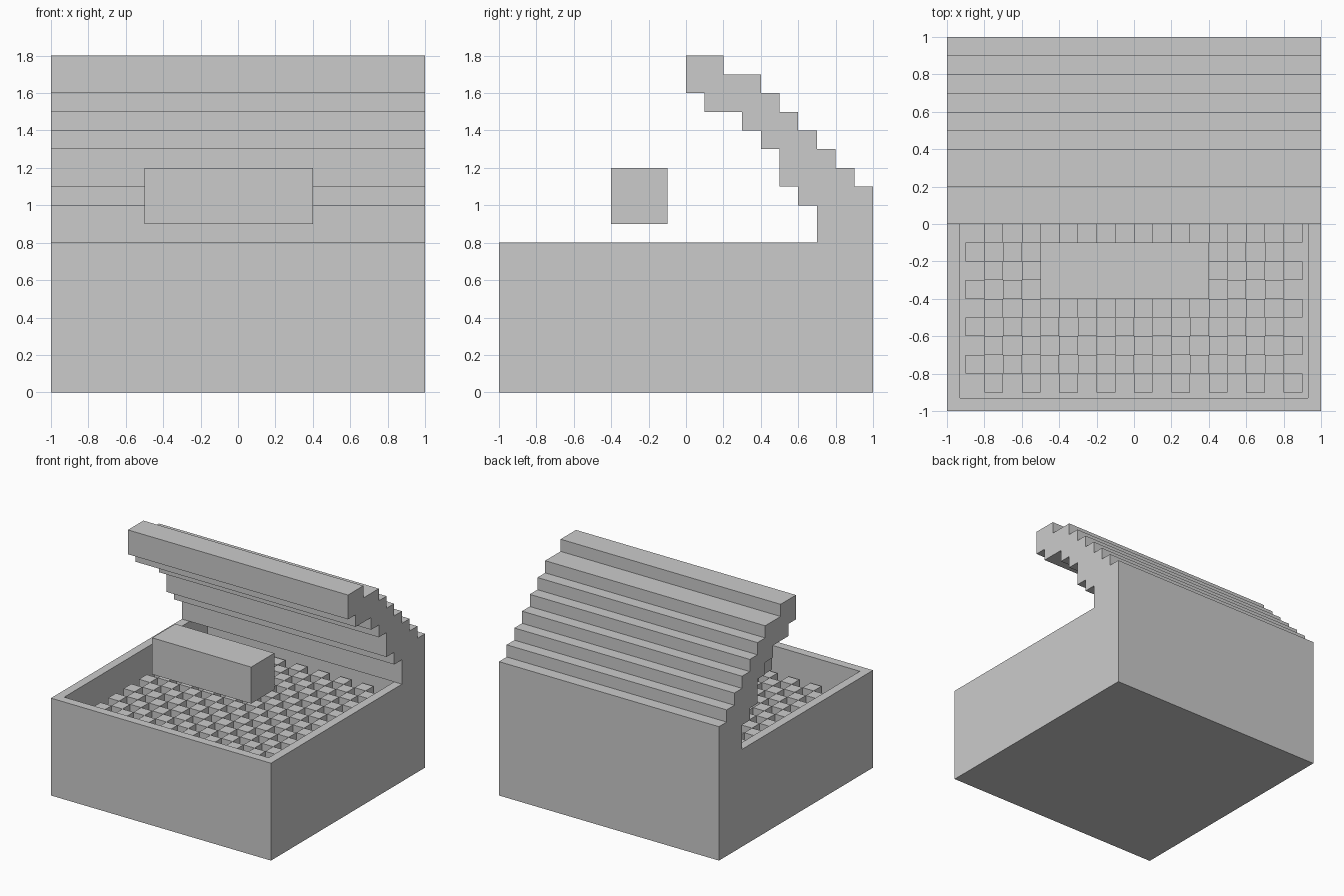
import bpy, bmesh
from mathutils import Vector

if "Cube" in bpy.data.objects:
    bpy.data.objects.remove(bpy.data.objects["Cube"])

STEP = 0.1


def finish(bm, name):
    bmesh.ops.recalc_face_normals(bm, faces=bm.faces)
    mesh = bpy.data.meshes.new(name)
    bm.to_mesh(mesh)
    bm.free()
    obj = bpy.data.objects.new(name, mesh)
    bpy.context.collection.objects.link(obj)
    return obj


def add_box(bm, lo, hi):
    lo, hi = Vector(lo), Vector(hi)
    verts = bmesh.ops.create_cube(bm, size=1)["verts"]
    bmesh.ops.scale(bm, vec=hi - lo, verts=verts)
    bmesh.ops.translate(bm, vec=(lo + hi) / 2, verts=verts)


# Open box: inset the top face for the rim, then push it down for the cavity
bm = bmesh.new()
add_box(bm, (-1, -1, 0), (1, 1, 0.8))
bm.faces.ensure_lookup_table()
top = max(bm.faces, key=lambda f: f.calc_center_median().z)
bm.normal_update()
bmesh.ops.inset_region(bm, faces=[top], thickness=0.1)
floor = bmesh.ops.extrude_discrete_faces(bm, faces=[top])["faces"][0]
bmesh.ops.translate(bm, vec=(0, 0, -0.3), verts=floor.verts)
finish(bm, "open_box")

# Stepped lid: side profile (y, z) extruded across the width
outer = [(0, 1.8), (.2, 1.8), (.2, 1.7), (.4, 1.7), (.4, 1.6), (.5, 1.6), (.5, 1.5),
         (.6, 1.5), (.6, 1.4), (.7, 1.4), (.7, 1.3), (.8, 1.3), (.8, 1.2), (.9, 1.2),
         (.9, 1.1), (1, 1.1), (1, .8)]
inner = [(.7, .8), (.7, 1), (.6, 1), (.6, 1.1), (.5, 1.1), (.5, 1.3), (.4, 1.3),
         (.4, 1.4), (.3, 1.4), (.3, 1.5), (.1, 1.5), (.1, 1.6), (0, 1.6)]
bm = bmesh.new()
face = bm.faces.new([bm.verts.new((-1, y, z)) for y, z in outer + inner])
side = bmesh.ops.extrude_face_region(bm, geom=[face])["geom"]
bmesh.ops.translate(bm, vec=(2, 0, 0),
                    verts=[v for v in side if isinstance(v, bmesh.types.BMVert)])
finish(bm, "stepped_lid")

# Checkerboard of small cubes on the cavity floor
bm = bmesh.new()
for i in range(18):
    for j in range(18):
        if (i + j) % 2:
            x, y = -0.9 + i * STEP, -0.9 + j * STEP
            add_box(bm, (x, y, 0.5), (x + STEP, y + STEP, 0.6))
finish(bm, "checker_cubes")

# Floating bar above the box
bm = bmesh.new()
add_box(bm, (-0.5, -0.4, 0.9), (0.4, -0.1, 1.2))
finish(bm, "floating_bar")
